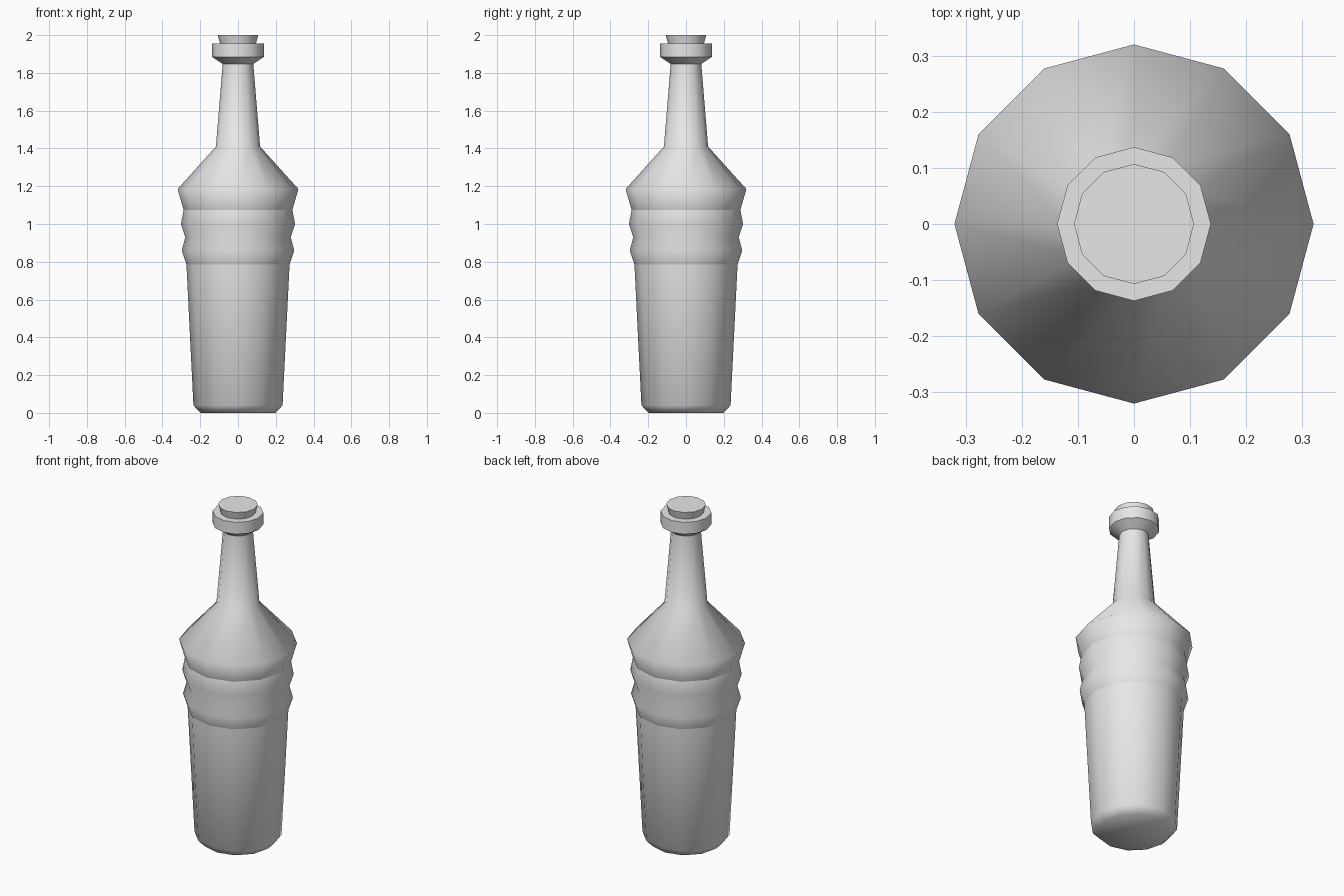
import bpy, bmesh, math

SIDES = 12

cube = bpy.data.objects.get("Cube")
if cube:
    bpy.data.objects.remove(cube, do_unlink=True)

grey = bpy.data.materials.new("plain_grey")
grey.use_nodes = True
grey.diffuse_color = (0.8, 0.8, 0.8, 1)
grey.node_tree.nodes["Principled BSDF"].inputs["Base Color"].default_value = (0.8, 0.8, 0.8, 1)


def lathe(name, profile, cap_bottom=False, cap_top=False, sharp=None):
    """Turn a bottom-to-top (radius, height) profile around z."""
    bm = bmesh.new()
    rings = []
    for r, z in profile:
        angles = [2 * math.pi * i / SIDES for i in range(SIDES)]
        rings.append([bm.verts.new((r * math.cos(a), r * math.sin(a), z)) for a in angles])
    for low, high in zip(rings, rings[1:]):
        for i in range(SIDES):
            j = (i + 1) % SIDES
            bm.faces.new((low[i], low[j], high[j], high[i]))
    if cap_bottom:
        bm.faces.new(rings[0][::-1])
    if cap_top:
        bm.faces.new(rings[-1])
    mesh = bpy.data.meshes.new(name)
    bm.to_mesh(mesh)
    bm.free()
    mesh.materials.append(grey)
    obj = bpy.data.objects.new(name, mesh)
    bpy.context.collection.objects.link(obj)
    bpy.ops.object.select_all(action='DESELECT')
    obj.select_set(True)
    bpy.context.view_layer.objects.active = obj
    if sharp is None:
        bpy.ops.object.shade_smooth()
    else:
        bpy.ops.object.shade_smooth_by_angle(angle=math.radians(sharp))
    return obj


# Tapered lower body with a chamfered foot
lathe("lower_body", [(0.198, 0), (0.236, 0.04), (0.273, 0.785)], cap_bottom=True)

# Rippled grip band
lathe("ribbed_band", [(0.273, 0.785), (0.298, 0.86), (0.279, 0.93),
                      (0.302, 1.0), (0.288, 1.075)])

# Flared shoulder running into the neck
lathe("shoulder_and_neck", [(0.288, 1.075), (0.32, 1.185), (0.117, 1.41), (0.081, 1.847)])

# Collar around the mouth
lathe("collar", [(0.081, 1.847), (0.137, 1.885), (0.137, 1.955), (0.09, 1.955)], sharp=35)

# Stopper widening to a flat top
lathe("stopper", [(0.094, 1.95), (0.107, 2.0)], cap_top=True, sharp=35)
